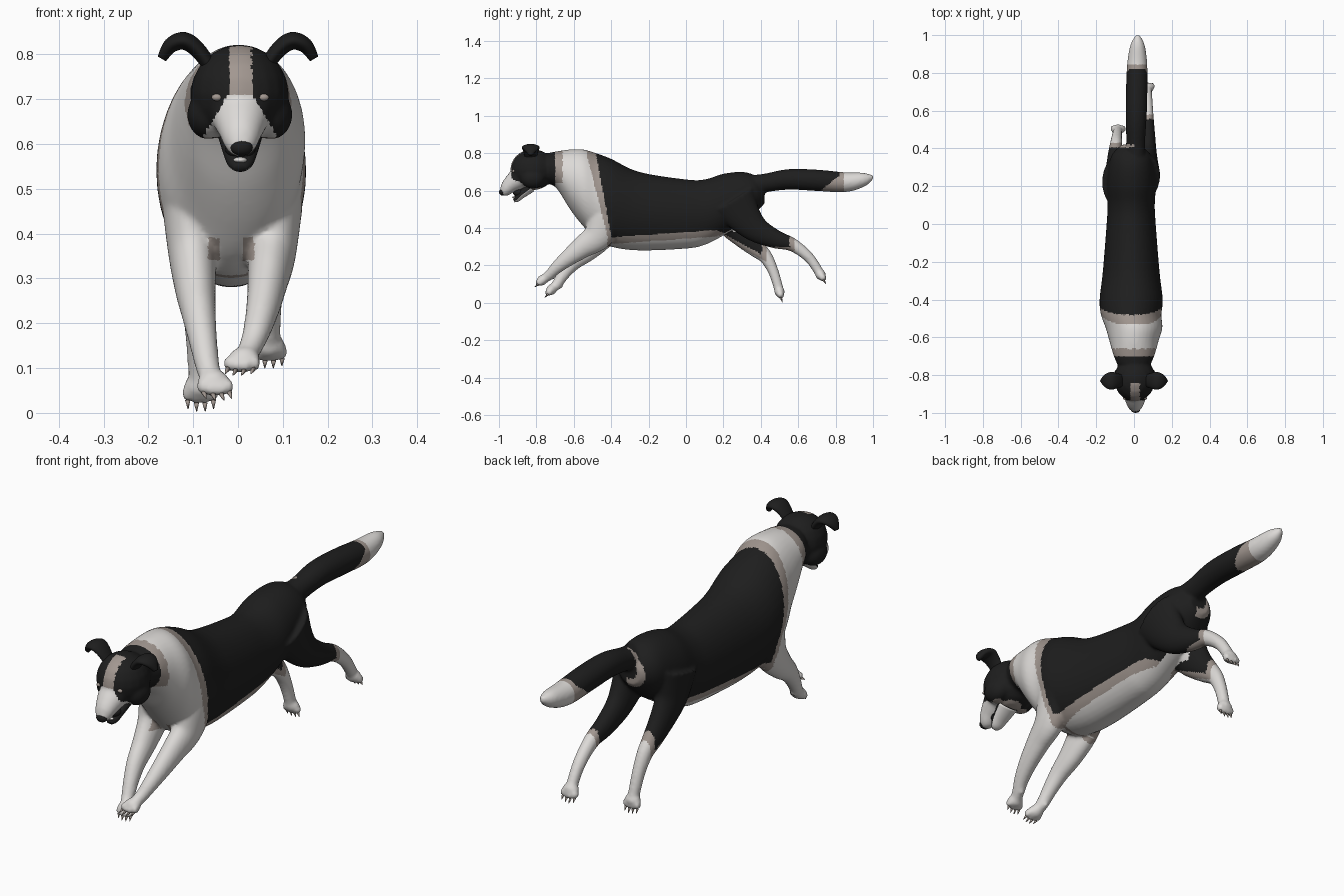
import bpy, bmesh, math
from mathutils import Vector, Matrix

cube = bpy.data.objects.get("Cube")
if cube:
    bpy.data.objects.remove(cube)


def material(name, red, green, blue):
    mat = bpy.data.materials.new(name)
    mat.use_nodes = True
    mat.diffuse_color = (red, green, blue, 1)
    shader = mat.node_tree.nodes["Principled BSDF"]
    shader.inputs["Base Color"].default_value = mat.diffuse_color
    shader.inputs["Roughness"].default_value = .8
    return mat


black_fur = material("black_fur", .013, .013, .013)
tan_fur = material("tan_fur", .36, .31, .28)
white_fur = material("white_fur", .72, .7, .68)
COAT = [black_fur, tan_fur, white_fur]
BLACK, TAN, WHITE = range(len(COAT))


def spline(stations, steps=5):
    """Smooth curve through stations of any dimension."""
    knots = [Vector(station) for station in stations]
    knots = [knots[0]] + knots + [knots[-1]]
    curve = []
    for a, b, c, d in zip(knots, knots[1:], knots[2:], knots[3:]):
        for step in range(steps):
            t = step / steps
            curve.append(b + (c - a) * (t / 2) + (a - b * 2.5 + c * 2 - d / 2) * t ** 2
                         + (b * 3 - a - c * 3 + d) * (t ** 3 / 2))
    return curve + [knots[-1]]


def tube(bm, stations, side=(1, 0, 0), upright=False, sides=32):
    """Closed elliptical loft; a station is x, y, z, side radius, other radius."""
    curve = spline(stations)
    centres = [Vector(point[:3]) for point in curve]
    rings = []
    for i, point in enumerate(curve):
        ahead = centres[min(i + 1, len(curve) - 1)] - centres[max(i - 1, 0)]
        tangent = Vector((0, 1, 0)) if upright else ahead.normalized()
        across = Vector(side)
        across = (across - tangent * across.dot(tangent)).normalized()
        along = tangent.cross(across)
        ring = []
        for k in range(sides):
            angle = math.tau * k / sides
            offset = across * point[3] * math.cos(angle) + along * point[4] * math.sin(angle)
            ring.append(bm.verts.new(centres[i] + offset))
        rings.append(ring)
    faces = [bm.faces.new(rings[0]), bm.faces.new(rings[-1])]
    for ring, after in zip(rings, rings[1:]):
        for k in range(sides):
            faces.append(bm.faces.new((ring[k - 1], after[k - 1], after[k], ring[k])))
    bmesh.ops.recalc_face_normals(bm, faces=faces)


def ball(bm, centre, radii, segments=20):
    matrix = Matrix.Translation(centre) @ Matrix.Diagonal((*radii, 1))
    bmesh.ops.create_uvsphere(bm, u_segments=segments, v_segments=segments // 2,
                              radius=1, matrix=matrix)


def finish(bm, name, materials):
    mesh = bpy.data.meshes.new(name)
    bm.to_mesh(mesh)
    bm.free()
    for mat in materials:
        mesh.materials.append(mat)
    mesh.polygons.foreach_set("use_smooth", [True] * len(mesh.polygons))
    ob = bpy.data.objects.new(name, mesh)
    bpy.context.collection.objects.link(ob)
    return ob


def ball_object(name, mat, centre, radii):
    bm = bmesh.new()
    ball(bm, centre, radii)
    finish(bm, name, [mat])


skin = bmesh.new()
claws = bmesh.new()

# Torso and neck: y, top, bottom, half width
torso = [(-.74, .8, .64, .09), (-.69, .81, .61, .11), (-.62, .82, .5, .13), (-.55, .82, .41, .15),
         (-.48, .8, .34, .16), (-.4, .77, .3, .167), (-.25, .7, .28, .15), (0, .66, .29, .13),
         (.1, .66, .31, .125), (.2, .69, .36, .13), (.3, .7, .42, .12), (.37, .68, .48, .1),
         (.42, .63, .53, .05)]
tube(skin, [(0 if y < -.5 else -.015, y, (top + bottom) / 2, width, (top - bottom) / 2)
            for y, top, bottom, width in torso], upright=True, sides=40)

# Skull, cheeks and muzzle
ball(skin, (.004, -.82, .712), (.11, .12, .11))
for sign in (-1, 1):
    ball(skin, (.004 + sign * .07, -.82, .665), (.048, .065, .055))
tube(skin, [(.006, y, z, r, r * .9) for y, z, r in
            ((-.85, .69, .08), (-.9, .66, .065), (-.94, .63, .05), (-.97, .6, .036),
             (-.99, .59, .02))])

# Tail, arched at the root and rising to the tip
tube(skin, [(y / 50, y, z, r, r) for y, z, r in
            ((.3, .62, .06), (.42, .64, .05), (.55, .66, .055), (.7, .655, .057),
             (.85, .645, .053), (.95, .66, .037), (1, .675, .01))])


def claw_toe(end, heading, spread):
    """One toe with a claw, spread sideways from the middle of the paw."""
    toe = end + heading * (.026 - .006 * abs(spread)) + Vector((spread * .019, 0, 0))
    ball(skin, toe, (.0135, .019, .018), 12)
    tip = Matrix.Translation(toe + heading * .02 - Vector((0, 0, .006)))
    turn = heading.to_track_quat('Z', 'Y').to_matrix().to_4x4()
    bmesh.ops.create_cone(claws, cap_ends=True, segments=8, radius1=.006, radius2=.001,
                          depth=.02, matrix=tip @ turn)


def leg(x_body, x_paw, thickness, joints):
    """Leg thinning from the body to the paw through y, z joints."""
    stations = []
    for i, (y, z) in enumerate(joints):
        t = i / (len(joints) - 1)
        x = x_body + (x_paw - x_body) * t ** 1.5
        stations.append((x, y, z, .024 + .04 * (1 - t) ** 1.5, .025 + thickness * (1 - t) ** 2))
    tube(skin, stations)
    wrist, end = (Vector(station[:3]) for station in stations[-2:])
    heading = (end - wrist).normalized()
    ball(skin, end, (.036, .028, .028))
    ball(skin, wrist + Vector((0, .018, -.01)), (.014, .014, .016), 12)
    for spread in (-1.5, -.5, .5, 1.5):
        claw_toe(end, heading, spread)


# Hind legs kicked back, forelegs reaching ahead
leg(.075, .07, .1, [(.25, .55), (.31, .46), (.38, .39), (.48, .34), (.57, .31), (.66, .24),
                    (.72, .15)])
leg(-.105, -.085, .1, [(.22, .55), (.25, .44), (.31, .36), (.38, .29), (.43, .24), (.47, .16),
                       (.5, .06)])
leg(.08, .014, .08, [(-.42, .46), (-.47, .36), (-.55, .3), (-.63, .24), (-.69, .19),
                     (-.73, .15), (-.77, .12)])
leg(-.105, -.055, .08, [(-.42, .46), (-.46, .36), (-.53, .28), (-.6, .22), (-.65, .16),
                        (-.69, .1), (-.72, .07)])

# Fuse into one skin
dog = finish(skin, "body_skin", COAT)
finish(claws, "claws", [tan_fur])
bpy.context.view_layer.objects.active = dog
dog.select_set(True)
fuse = dog.modifiers.new("fuse", 'REMESH')
fuse.mode, fuse.voxel_size, fuse.use_smooth_shade = 'VOXEL', .0075, True
soften = dog.modifiers.new("soften", 'SMOOTH')
soften.factor, soften.iterations = .5, 7
for name in ("fuse", "soften"):
    bpy.ops.object.modifier_apply(modifier=name)


def ramp(value, start, stop, low, high):
    t = min(1, max(0, (value - start) / (stop - start)))
    return low + (high - low) * t


def banded(value, tan_from, white_from):
    return WHITE if value > white_from else TAN if value > tan_from else BLACK


def coat(x, y, z):
    off_centre = abs(x - .005)
    if y < -.7:  # face mask and blaze
        if y < -.84 and z > .71 and off_centre < .025:
            return TAN
        if y < -.84 and z <= .71 and off_centre < .027 + .6 * (.71 - z):
            return WHITE
        return banded(-z, -.615, -.597)
    if y > .42 and z > .5:  # tail tip
        return banded(y, ramp(z, .6, .68, .72, .82), .845)
    edge = ramp(z, .36, .79, -.4, -.48)
    if y < -.66:  # back of the collar
        return TAN if z > .64 else WHITE
    if y < edge:  # collar, chest and forelegs
        armpit = .34 < z < .39 and abs(abs(x + .015) - .038) < .014
        return TAN if armpit or y > edge - ramp(z, .36, .79, .02, .05) else WHITE
    if y < .17:  # flank and belly
        low = ramp(y, -.4, .17, .35, .39)
        return banded(low - z, 0, .035)
    if y < .3 and z < .42 and abs(x + .015) < .04:  # groin
        return WHITE
    low = ramp(y, .17, .42, .385, .3 if x > 0 else .25)
    hock = .555 if x > 0 else .405
    return max(banded(low - z, 0, .025), banded(y, hock, hock + .025))


for face in dog.data.polygons:
    face.material_index = coat(*face.center)

# Folded ears
for sign, name in ((1, "left_ear"), (-1, "right_ear")):
    bm = bmesh.new()
    tube(bm, [(sign * x, -.83, z, width, .008 + width / 4) for x, z, width in
              ((.06, .77, .03), (.09, .81, .04), (.12, .83, .047), (.15, .82, .036),
               (.17, .79, .01))], side=(0, 1, 0))
    finish(bm, name, [black_fur])

# Open lower jaw with dark lips and a pale chin
bm = bmesh.new()
tube(bm, [(.005, y, z, r, r * .6) for y, z, r in
          ((-.83, .62, .05), (-.88, .58, .038), (-.905, .555, .028), (-.92, .545, .014))])
jaw = finish(bm, "lower_jaw", COAT)
for face in jaw.data.polygons:
    underside = face.normal.z < -.45 and face.center.y > -.915
    face.material_index = WHITE if underside else BLACK

# Mouth, tongue and nose
ball_object("mouth_lining", black_fur, (.005, -.89, .588), (.034, .035, .022))
ball_object("tongue", white_fur, (.005, -.908, .564), (.016, .022, .007))
ball_object("nose", black_fur, (.008, -.982, .592), (.025, .018, .018))

# Eyes, set on the face surface
for x, name in ((.057, "left_eye"), (-.047, "right_eye")):
    found, spot, normal, index = dog.ray_cast(Vector((x, -2, .704)), Vector((0, 1, 0)))
    ball_object(name, tan_fur, spot, (.012, .008, .008))
